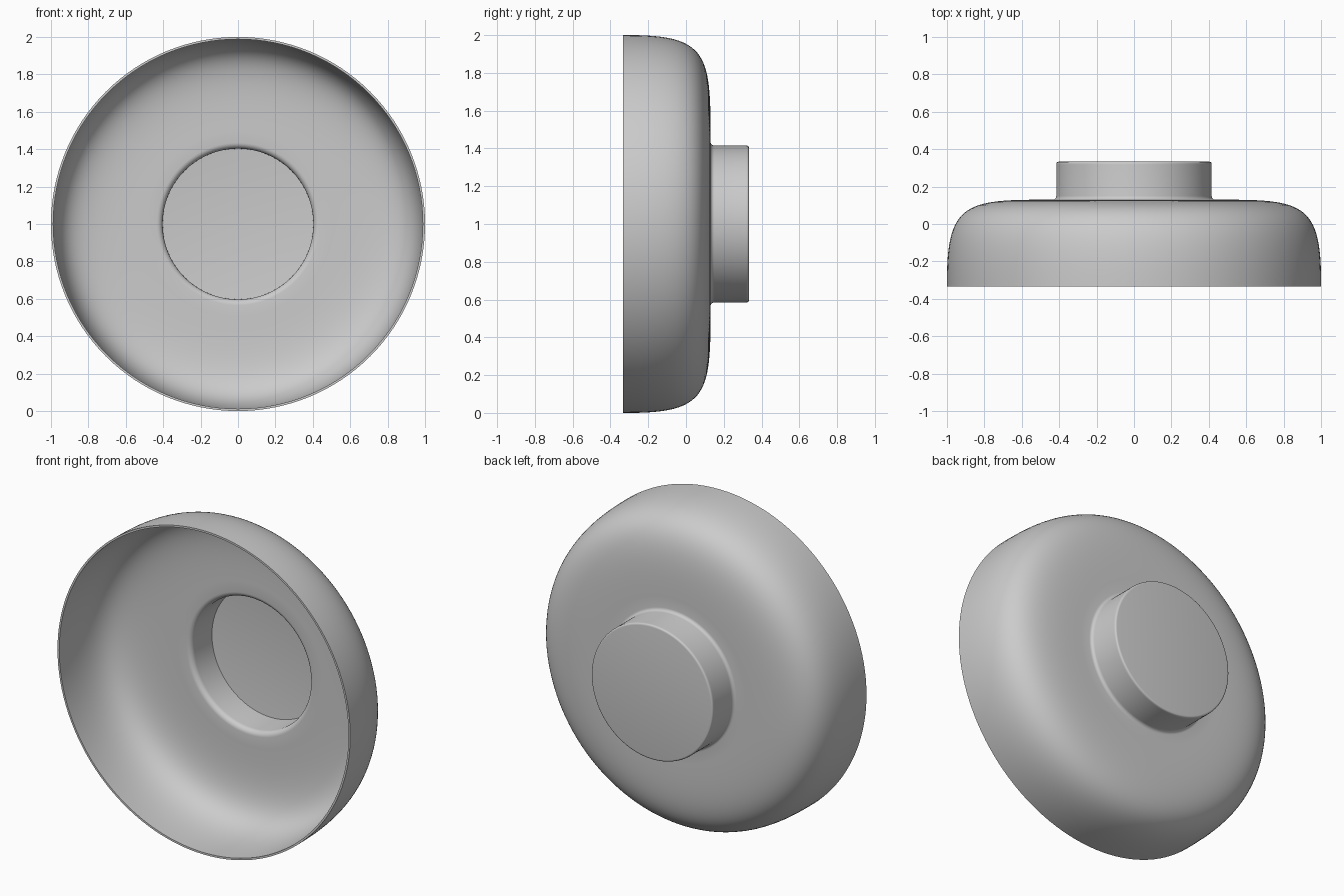
import bpy, bmesh, math
from mathutils import Vector, Matrix
from mathutils.geometry import interpolate_bezier

if "Cube" in bpy.data.objects:
    bpy.data.objects.remove(bpy.data.objects["Cube"])

SEGMENTS = 128
WALL = 0.012

grey = bpy.data.materials.new("plain grey")
grey.use_nodes = True
colour = (0.6, 0.6, 0.6, 1)
grey.diffuse_color = colour
grey.node_tree.nodes["Principled BSDF"].inputs["Base Color"].default_value = colour


def curve(a, b, c, d, steps):
    """Bezier points given as (radius, depth)."""
    return interpolate_bezier(*(Vector((r, y, 0)) for r, y in (a, b, c, d)), steps)


# Outer profile: rim, rounded shoulder, flat back, fillet, hub wall, hub cap
profile = [Vector((1, -0.333, 0))]
profile += curve((1, -0.3), (1, 0.1), (0.9, 0.13), (0.5, 0.13), 28)
profile += curve((0.435, 0.13), (0.424, 0.13), (0.415, 0.139), (0.415, 0.15), 6)
profile += curve((0.415, 0.318), (0.415, 0.327), (0.413, 0.333), (0.403, 0.333), 5)
profile.append(Vector((0, 0.333, 0)))

# Revolve the profile about the front-to-back axis
bm = bmesh.new()
verts = [bm.verts.new(p) for p in profile]
edges = [bm.edges.new(pair) for pair in zip(verts, verts[1:])]
bmesh.ops.spin(bm, geom=verts + edges, cent=(0, 0, 0), axis=(0, 1, 0),
               angle=math.tau, steps=SEGMENTS)
bmesh.ops.remove_doubles(bm, verts=bm.verts, dist=0.0001)
bmesh.ops.recalc_face_normals(bm, faces=bm.faces)
# Make the cap face backwards so that the wall thickens inward
cap = max(bm.faces, key=lambda f: f.calc_center_median().y)
if cap.normal.y < 0:
    bmesh.ops.reverse_faces(bm, faces=bm.faces)
bmesh.ops.transform(bm, matrix=Matrix.Translation((0, 0, 1)), verts=bm.verts)

mesh = bpy.data.meshes.new("round_cover")
bm.to_mesh(mesh)
bm.free()
mesh.materials.append(grey)
cover = bpy.data.objects.new("round_cover", mesh)
bpy.context.collection.objects.link(cover)

# Thin wall
shell = cover.modifiers.new("wall", 'SOLIDIFY')
shell.thickness = WALL
shell.offset = -1
shell.use_even_offset = True

bpy.context.view_layer.objects.active = cover
cover.select_set(True)
bpy.ops.object.modifier_apply(modifier=shell.name)
bpy.ops.object.shade_smooth_by_angle(angle=math.radians(35))
